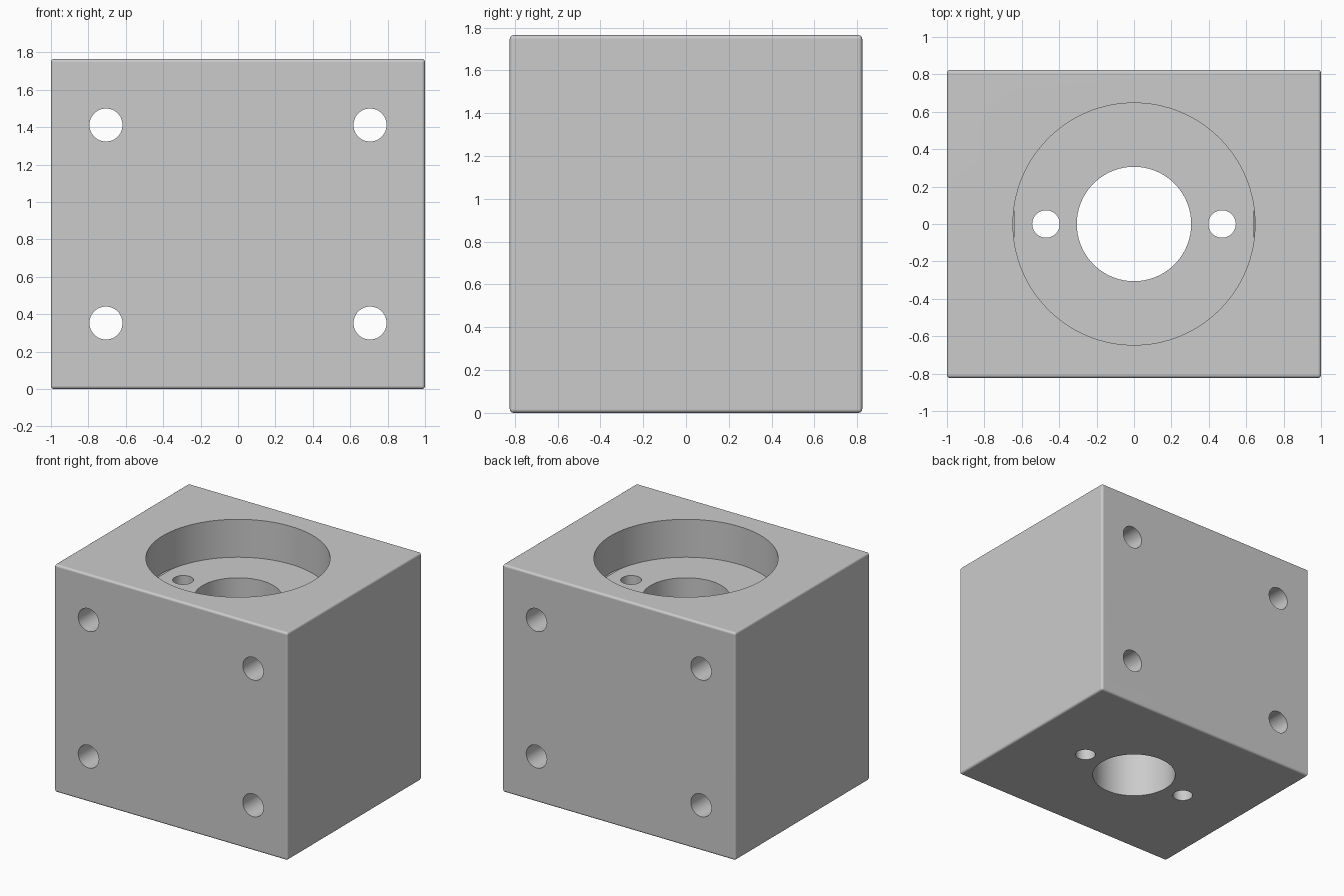
import bpy, math

cube = bpy.data.objects.get("Cube")
if cube:
    bpy.data.objects.remove(cube, do_unlink=True)

U = 2 / 34  # one design unit: the block is 34 wide, 28 deep, 30 high

grey = bpy.data.materials.new("machined_grey")
grey.use_nodes = True
colour = (0.6, 0.6, 0.6, 1)
grey.diffuse_color = colour
grey.node_tree.nodes["Principled BSDF"].inputs["Base Color"].default_value = colour


def apply(obj, mod):
    bpy.ops.object.select_all(action='DESELECT')
    bpy.context.view_layer.objects.active = obj
    obj.select_set(True)
    bpy.ops.object.modifier_apply(modifier=mod.name)


def drill(obj, radius, length, centre, sides, along_y=False):
    """Subtract one cylinder from the object."""
    bpy.ops.mesh.primitive_cylinder_add(
        vertices=sides, radius=radius * U, depth=length * U,
        location=[c * U for c in centre],
        rotation=(math.pi / 2 if along_y else 0, 0, 0))
    cutter = bpy.context.object
    cutter.name = "drill_cutter"
    cutter.hide_render = True
    cutter.data.materials.append(grey)
    cut = obj.modifiers.new("hole", 'BOOLEAN')
    cut.operation = 'DIFFERENCE'
    cut.solver = 'EXACT'
    cut.object = cutter
    apply(obj, cut)
    bpy.data.objects.remove(cutter, do_unlink=True)


# Block with small rounded edges
bpy.ops.mesh.primitive_cube_add(size=1, location=(0, 0, 15 * U))
block = bpy.context.object
block.name = "mounting_block"
block.scale = (34 * U, 28 * U, 30 * U)
bpy.ops.object.transform_apply(location=True, rotation=True, scale=True)
block.data.materials.append(grey)
rounding = block.modifiers.new("rounded_edges", 'BEVEL')
rounding.width = 0.3 * U
rounding.segments = 4
apply(block, rounding)

# Wide counterbore in the top, and the central bore through the floor
drill(block, 11, 10, (0, 0, 30), 128)
drill(block, 5.2, 40, (0, 0, 15), 96)

for side in (-1, 1):
    # Small vertical hole beside the central bore
    drill(block, 1.25, 40, (side * 8, 0, 15), 48)
    # Mounting holes from front to back
    for height in (6, 24):
        drill(block, 1.5, 40, (side * 12, 0, height), 48, along_y=True)

# Smooth bores and edges, flat outer faces
bpy.ops.object.select_all(action='DESELECT')
bpy.context.view_layer.objects.active = block
block.select_set(True)
bpy.ops.object.shade_smooth_by_angle(angle=math.radians(30))
normals = block.modifiers.new("flat_face_normals", 'WEIGHTED_NORMAL')
normals.keep_sharp = True
